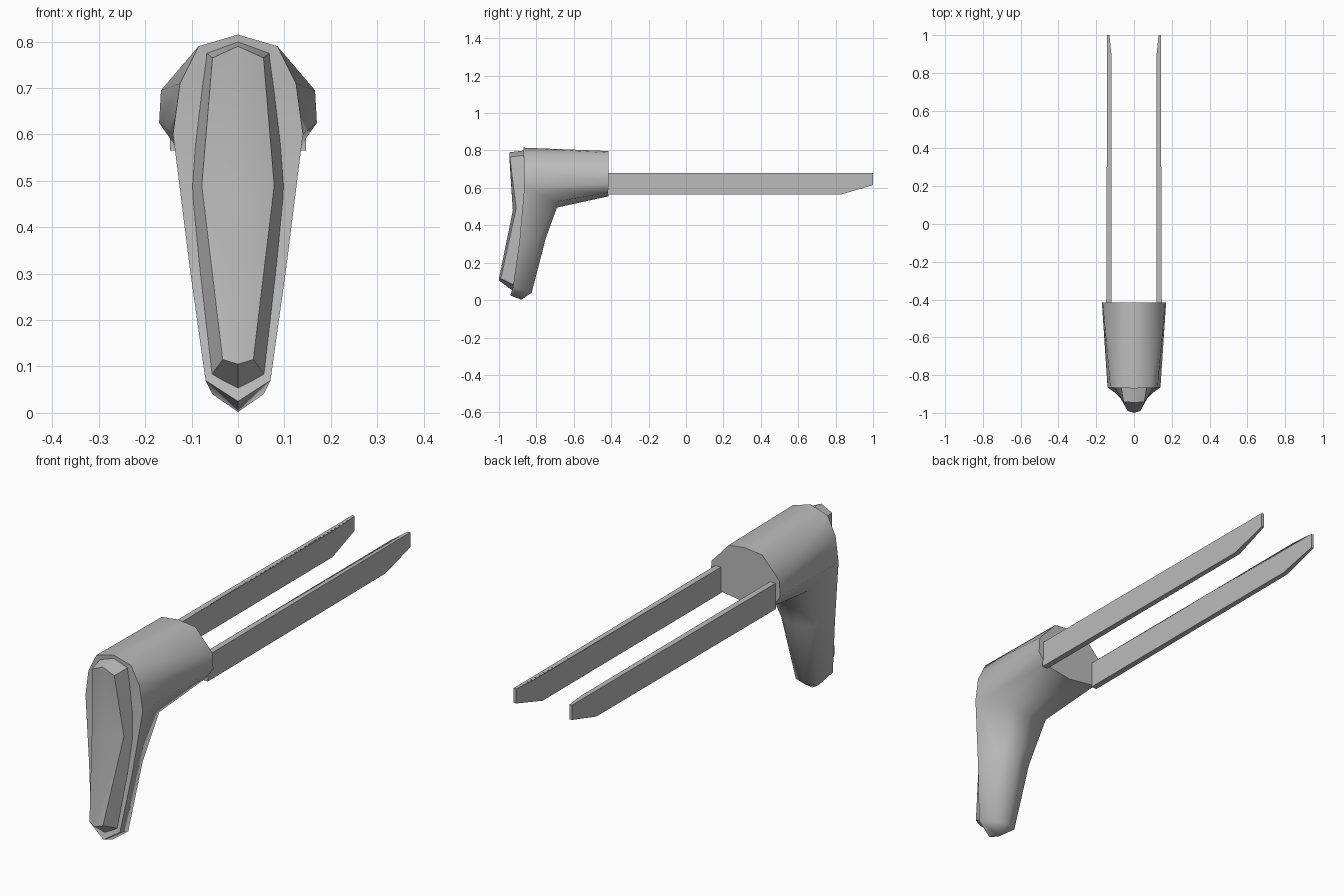
import bpy, bmesh, math

cube = bpy.data.objects.get("Cube")
if cube:
    bpy.data.objects.remove(cube, do_unlink=True)

GREY = (0.5, 0.5, 0.5, 1)
grey = bpy.data.materials.new("plain_grey")
grey.use_nodes = True
grey.diffuse_color = GREY
grey.node_tree.nodes["Principled BSDF"].inputs["Base Color"].default_value = GREY


def build(name, faces, angle, mirrored=True):
    """Make an object from faces given as point lists, mirrored over x."""
    bm = bmesh.new()
    for pts in faces:
        for side in ((1, -1) if mirrored else (1,)):
            bm.faces.new([bm.verts.new((side * x, y, z)) for x, y, z in pts])
    bmesh.ops.remove_doubles(bm, verts=bm.verts, dist=0.0005)
    bmesh.ops.recalc_face_normals(bm, faces=bm.faces)
    mesh = bpy.data.meshes.new(name)
    bm.to_mesh(mesh)
    bm.free()
    mesh.materials.append(grey)
    obj = bpy.data.objects.new(name, mesh)
    bpy.context.collection.objects.link(obj)
    bpy.ops.object.select_all(action='DESELECT')
    obj.select_set(True)
    bpy.context.view_layer.objects.active = obj
    bpy.ops.object.shade_smooth_by_angle(angle=math.radians(angle))
    return obj


def strip(a, b):
    """Quads between two point rows; repeated points collapse to triangles."""
    out = []
    for i in range(len(a) - 1):
        quad = []
        for p in (a[i], a[i + 1], b[i + 1], b[i]):
            if p not in quad:
                quad.append(p)
        if len(quad) > 2:
            out.append(quad)
    return out


def centre(row):
    return [(0, y, z) for x, y, z in row]


# Housing: front rim, barrel end, and the back of the handle
rim = [(0, -.87, .815), (.085, -.868, .79), (.125, -.866, .71), (.14, -.865, .60),
       (.105, -.89, .32), (.07, -.925, .07), (0, -.94, .025)]
end = [(0, -.415, .797), (.082, -.415, .787), (.166, -.415, .695),
       (.17, -.415, .625), (.135, -.415, .575), (0, -.415, .555)]
side = [(.105, -.70, .525), (.08, -.78, .33), (.055, -.845, .04)]
spine = [(0, -.69, .495), (0, -.75, .33), (0, -.825, .04)]
tip = (0, -.88, .002)

faces = strip(rim[:4], end[:4])                        # barrel top and sides
faces += strip([rim[3], side[0], spine[0]], end[3:])   # barrel underside
faces += strip(rim[3:6], side) + strip(side, spine)    # handle
faces += [[rim[5], rim[6], tip, side[2]], [side[2], tip, spine[2]]]
faces += strip(rim, centre(rim)) + strip(end, centre(end))
build("housing", faces, 60)

# Raised front panel with a domed face
base = [(0, -.865, .80), (.068, -.865, .775), (.102, -.868, .49),
        (.057, -.92, .082), (0, -.93, .053)]
crest = [(0, -.945, .79), (.055, -.942, .765), (.078, -.908, .49),
         (.033, -.99, .115), (0, -1, .105)]
ridge = [(0, -.945, .79), (0, -.945, .77), (0, -.926, .48), (0, -1, .115), (0, -1, .105)]
build("front_panel", strip(base, crest) + strip(crest, ridge), 50)

# Two long flat prongs with a bevelled tip
for name, s in (("left_prong", 1), ("right_prong", -1)):
    profile = [(-.42, .565), (.83, .565), (1, .615), (1, .68), (.9, .68), (-.42, .68)]
    inner = [(s * (.13 if y > .95 else .12), y, z) for y, z in profile]
    outer = [(s * (.147 if y < 0 else .142), y, z) for y, z in profile]
    walls = strip(inner + inner[:1], outer + outer[:1])
    build(name, walls + [inner, outer], 20, mirrored=False)
